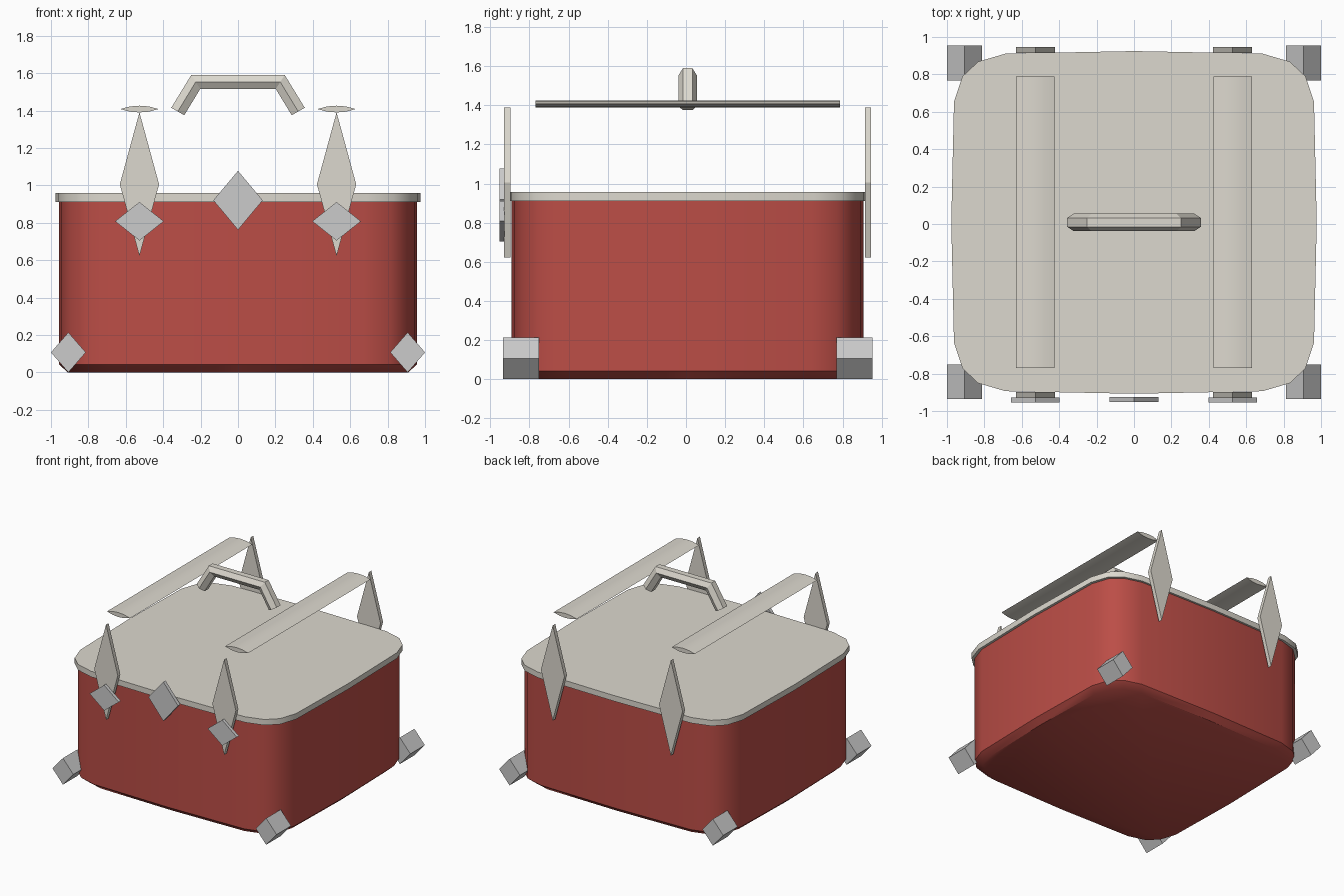
import bpy, math

if "Cube" in bpy.data.objects:
    bpy.data.objects.remove(bpy.data.objects["Cube"])

YO = 0.0085  # small shift that centres the whole model on y


def material(name, rgb):
    m = bpy.data.materials.new(name)
    m.diffuse_color = (*rgb, 1)
    m.use_nodes = True
    m.node_tree.nodes["Principled BSDF"].inputs["Base Color"].default_value = m.diffuse_color
    return m


red = material("red_enamel", (0.5, 0.075, 0.062))
cream = material("cream_paint", (0.72, 0.69, 0.62))


def loft(name, rings, mat=None, smooth=None):
    """Join equal-sized rings of points with quads and cap both ends."""
    n = len(rings[0])
    verts = [p for r in rings for p in r]
    faces = [(k * n + i, k * n + (i + 1) % n, (k + 1) * n + (i + 1) % n, (k + 1) * n + i)
             for k in range(len(rings) - 1) for i in range(n)]
    faces += [tuple(range(n))[::-1], tuple(range(len(verts) - n, len(verts)))]
    me = bpy.data.meshes.new(name)
    me.from_pydata(verts, [], faces)
    ob = bpy.data.objects.new(name, me)
    bpy.context.collection.objects.link(ob)
    bpy.ops.object.select_all(action='DESELECT')
    ob.select_set(True)
    bpy.context.view_layer.objects.active = ob
    bpy.ops.object.mode_set(mode='EDIT')
    bpy.ops.mesh.select_all(action='SELECT')
    bpy.ops.mesh.normals_make_consistent(inside=False)
    bpy.ops.object.mode_set(mode='OBJECT')
    if mat:
        me.materials.append(mat)
    if smooth:
        bpy.ops.object.shade_smooth_by_angle(angle=math.radians(smooth))
    return ob


def rounded(a, b, z, n=20, e=0.3):
    """Superellipse ring with 20 sides."""
    ring = []
    for i in range(n):
        c, s = math.cos(math.tau * i / n), math.sin(math.tau * i / n)
        ring.append((math.copysign(abs(c) ** e, c) * a if abs(c) > 1e-6 else 0,
                     YO + (math.copysign(abs(s) ** e, s) * b if abs(s) > 1e-6 else 0), z))
    return ring


def along_y(name, outline, x, z, y0, y1, mat=None, smooth=None):
    """Prism with an xz outline running from y0 to y1."""
    return loft(name, [[(x + u, y, z + w) for u, w in outline] for y in (y0, y1)], mat, smooth)


def diamond(w, h):
    return [(w, 0), (0, h), (-w, 0), (0, -h)]


# Tub and lid
loft("tub", [rounded(0.91, 0.853, 0), rounded(0.957, 0.9, 0.043), rounded(0.957, 0.9, 0.915)], red, 40)
loft("lid", [rounded(0.977, 0.916, 0.912), rounded(0.977, 0.916, 0.958)], cream, 40)

slat = [(0.103, 0), (0.05, 0.014), (0, 0.018), (-0.05, 0.014),
        (-0.103, 0), (-0.05, -0.014), (0, -0.018), (0.05, -0.014)]
for side, s in (("left", -1), ("right", 1)):
    # Strap made of a top slat and two upright plates
    along_y(side + "_strap_top", slat, s * 0.527, 1.408, YO - 0.779, YO + 0.779, cream, 40)
    for end, t in (("front", -1), ("back", 1)):
        along_y(f"{end}_{side}_strap", diamond(0.105, 0.384), s * 0.527, 1.006,
                YO + t * 0.906, YO + t * 0.938, cream)
        # Feet
        along_y(f"{end}_{side}_foot", diamond(0.093, 0.107), s * 0.907, 0.107,
                YO + t * 0.76, YO + t * 0.945)
    # Buckles
    along_y(side + "_buckle", diamond(0.13, 0.103), s * 0.527, 0.808, -0.954, -0.927)

# Front clasp
along_y("front_clasp", diamond(0.132, 0.158), 0, 0.92, -0.953, -0.924)

# Handle: hexagonal bar swept along a bent path, mitred at the corners
path = [((-0.322, 1.395), (-0.035, 0.02)), ((-0.226, 1.553), (-0.024, 0.037)),
        ((0.226, 1.553), (0.024, 0.037)), ((0.322, 1.395), (0.035, 0.02))]
hexagon = [(0, 0.047), (1, 0.024), (1, -0.024), (0, -0.047), (-1, -0.024), (-1, 0.024)]
loft("handle", [[(x + k * u, YO + v, z + k * w) for k, v in hexagon]
                for (x, z), (u, w) in path], cream)
